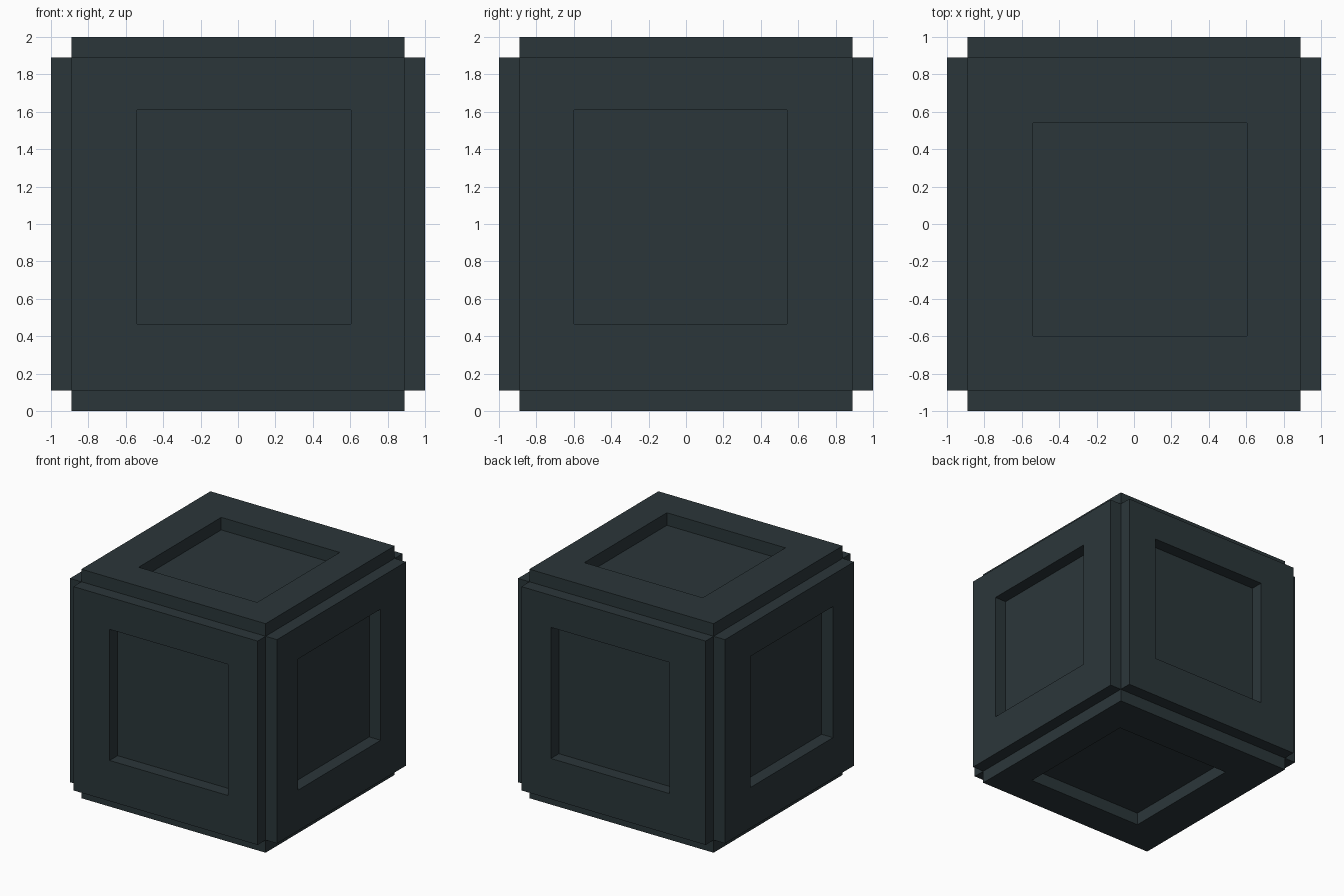
import bpy, bmesh
from mathutils import Vector

if "Cube" in bpy.data.objects:
    bpy.data.objects.remove(bpy.data.objects["Cube"])

CORE = 0.89      # half size of the core and of each raised panel
OUTER = 1.0      # half size out to the panel faces
# recess limits along x, y, z (relative to the cube centre), shared by opposite sides
RECESS = [(-0.54, 0.605), (-0.60, 0.54), (-0.535, 0.61)]
CENTRE = Vector((0, 0, 1))


def ring(bm, axis, level, limits):
    """Four vertices of a rectangle perpendicular to the axis."""
    u, v = (axis + 1) % 3, (axis + 2) % 3
    verts = []
    for a, b in ((0, 0), (1, 0), (1, 1), (0, 1)):
        p = Vector((0, 0, 0))
        p[axis], p[u], p[v] = level, limits[u][a], limits[v][b]
        verts.append(bm.verts.new(p + CENTRE))
    return verts


def framed_side(bm, axis, sign):
    """Raised panel with a square recess down to the core."""
    full = [(-CORE, CORE)] * 3
    rings = [ring(bm, axis, sign * CORE, full),
             ring(bm, axis, sign * OUTER, full),
             ring(bm, axis, sign * OUTER, RECESS),
             ring(bm, axis, sign * CORE, RECESS)]
    for r0, r1 in zip(rings, rings[1:]):
        for i in range(4):
            j = (i + 1) % 4
            bm.faces.new((r0[i], r0[j], r1[j], r1[i]))
    bm.faces.new(rings[-1])


# Six framed sides that meet along the stepped edges as one closed shell
bm = bmesh.new()
for axis in range(3):
    for sign in (-1, 1):
        framed_side(bm, axis, sign)
bmesh.ops.remove_doubles(bm, verts=bm.verts, dist=1e-4)
bmesh.ops.recalc_face_normals(bm, faces=bm.faces)
mesh = bpy.data.meshes.new("panelled_cube")
bm.to_mesh(mesh)
bm.free()
cube = bpy.data.objects.new("panelled_cube", mesh)
bpy.context.collection.objects.link(cube)

# Dark slate colour
slate = bpy.data.materials.new("dark_slate")
slate.diffuse_color = (0.024, 0.037, 0.042, 1)
slate.use_nodes = True
slate.node_tree.nodes["Principled BSDF"].inputs["Base Color"].default_value = slate.diffuse_color
mesh.materials.append(slate)
